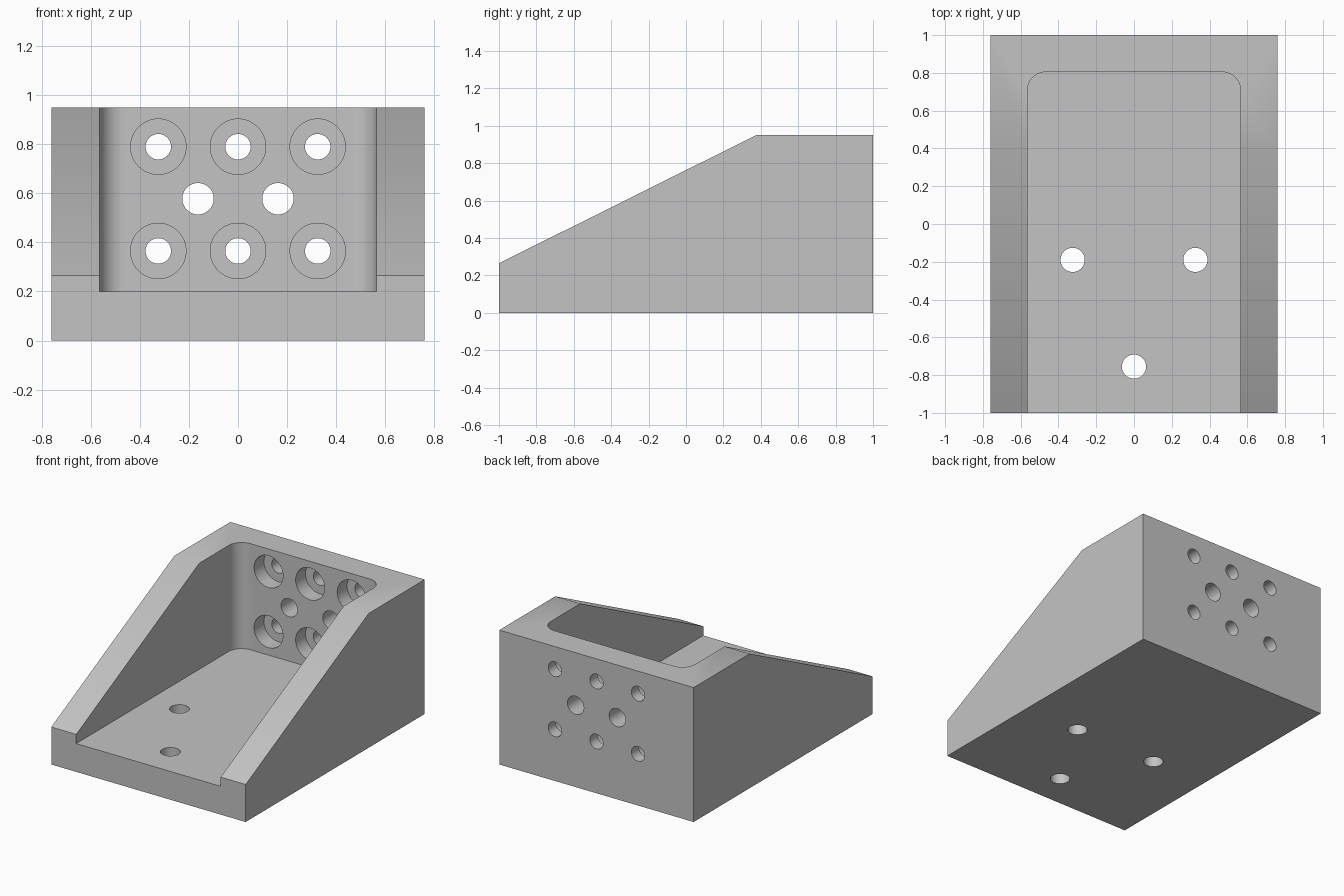
import bpy, bmesh, math
from mathutils import Matrix, Vector

cube = bpy.data.objects.get("Cube")
if cube:
    bpy.data.objects.remove(cube, do_unlink=True)

HALF_W, HEIGHT, FLOOR, WALL_Y = 0.76, 0.95, 0.2, 0.805
CAVITY_W, FILLET = 0.565, 0.1

grey = bpy.data.materials.new("plain grey")
grey.use_nodes = True
colour = (0.55, 0.55, 0.55, 1)
grey.diffuse_color = colour
grey.node_tree.nodes["Principled BSDF"].inputs["Base Color"].default_value = colour


def make_object(name, bm):
    bmesh.ops.recalc_face_normals(bm, faces=bm.faces)
    mesh = bpy.data.meshes.new(name)
    bm.to_mesh(mesh)
    bm.free()
    mesh.materials.append(grey)
    obj = bpy.data.objects.new(name, mesh)
    bpy.context.collection.objects.link(obj)
    return obj


def prism(name, points, offset):
    """Extrude a closed outline along offset."""
    bm = bmesh.new()
    face = bm.faces.new([bm.verts.new(p) for p in points])
    top = bmesh.ops.extrude_face_region(bm, geom=[face])
    verts = [g for g in top["geom"] if isinstance(g, bmesh.types.BMVert)]
    bmesh.ops.translate(bm, verts=verts, vec=Vector(offset))
    return make_object(name, bm)


def cylinder(name, centre, radius, depth, axis):
    bm = bmesh.new()
    turn = Matrix.Rotation(math.pi / 2, 4, "X") if axis == "Y" else Matrix()
    bmesh.ops.create_cone(bm, cap_ends=True, segments=48, radius1=radius,
                          radius2=radius, depth=depth,
                          matrix=Matrix.Translation(centre) @ turn)
    return make_object(name, bm)


def cut(body, cutter):
    mod = body.modifiers.new("cut", "BOOLEAN")
    mod.operation = "DIFFERENCE"
    mod.solver = "EXACT"
    mod.object = cutter
    bpy.context.view_layer.objects.active = body
    bpy.ops.object.modifier_apply(modifier=mod.name)
    bpy.data.objects.remove(cutter, do_unlink=True)


# Solid bracket with sloping side walls
side = [(-1, 0), (1, 0), (1, HEIGHT), (0.375, HEIGHT), (-1, 0.265)]
bracket = prism("angle_bracket", [(-HALF_W, y, z) for y, z in side],
                (2 * HALF_W, 0, 0))

# Open channel with rounded rear corners
outline = [(-CAVITY_W, -1.2, FLOOR), (CAVITY_W, -1.2, FLOOR)]
for i in range(25):
    a = math.radians(i * 7.5)
    sx = 1 if i < 12 else -1
    if i == 12:
        outline.append((CAVITY_W - FILLET, WALL_Y, FLOOR))
    outline.append((sx * (CAVITY_W - FILLET) + FILLET * math.cos(a),
                    WALL_Y - FILLET + FILLET * math.sin(a), FLOOR))
cut(bracket, prism("channel_cutter", outline, (0, 0, 1.2)))

# Counterbored holes in the back wall
for x in (-0.325, 0, 0.325):
    for z in (0.365, 0.79):
        cut(bracket, cylinder("counterbore", (x, WALL_Y, z), 0.113, 0.22, "Y"))
        cut(bracket, cylinder("bolt_hole", (x, 0.95, z), 0.052, 0.5, "Y"))

# Plain holes between them
for x in (-0.163, 0.163):
    cut(bracket, cylinder("plain_hole", (x, 0.95, 0.578), 0.064, 0.5, "Y"))

# Mounting holes in the base
for x, y in ((-0.325, -0.19), (0.325, -0.19), (0, -0.755)):
    cut(bracket, cylinder("base_hole", (x, y, 0.1), 0.064, 0.5, "Z"))

# Smooth the round surfaces and keep the edges sharp
bpy.ops.object.select_all(action="DESELECT")
bracket.select_set(True)
bpy.context.view_layer.objects.active = bracket
bpy.ops.object.shade_smooth_by_angle(angle=math.radians(30))
